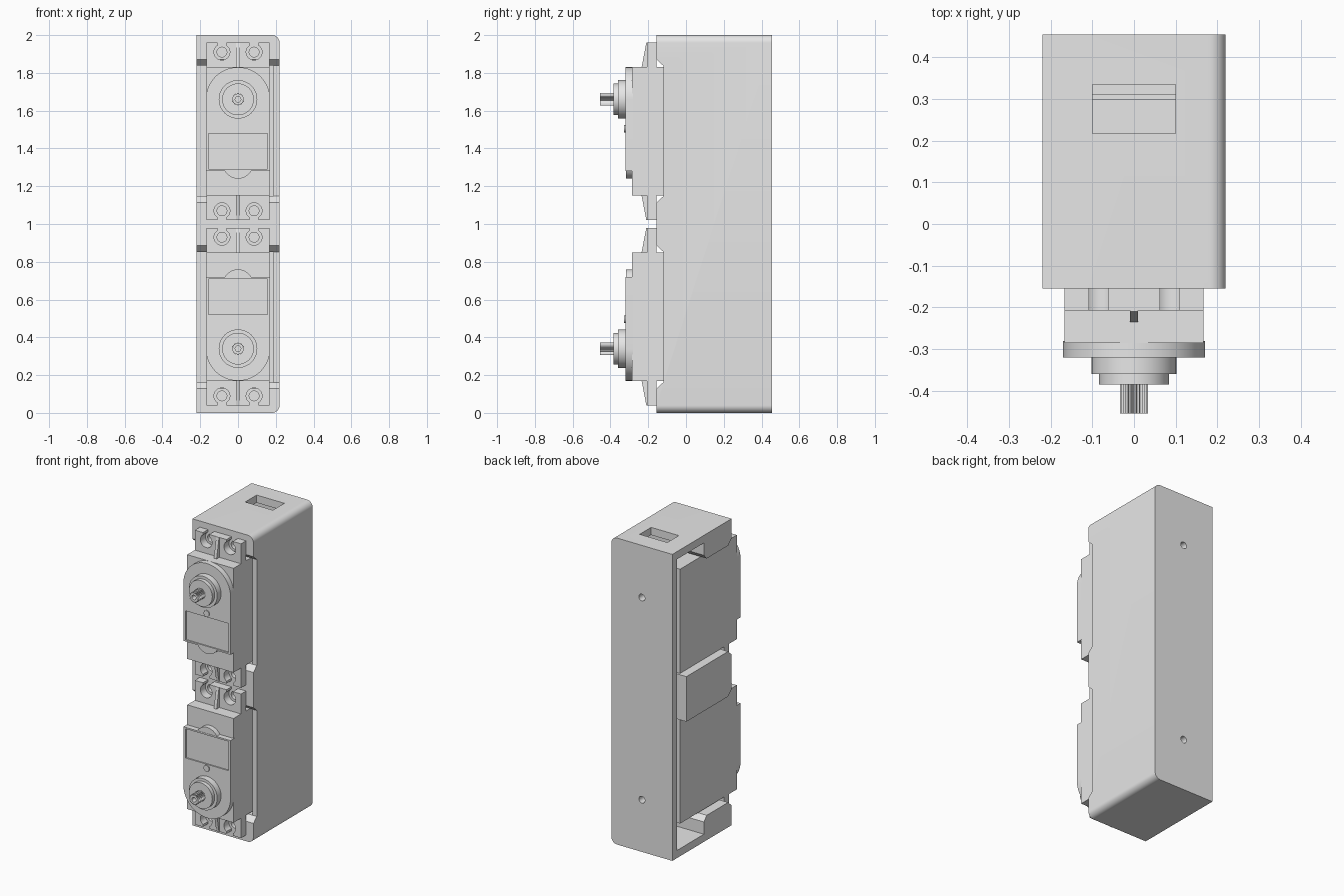
import bpy, bmesh, math

cube = bpy.data.objects.get("Cube")
if cube:
    bpy.data.objects.remove(cube, do_unlink=True)

grey = bpy.data.materials.new("light grey")
grey.use_nodes = True
COLOUR = (0.8, 0.8, 0.8, 1)
grey.diffuse_color = COLOUR
grey.node_tree.nodes["Principled BSDF"].inputs["Base Color"].default_value = COLOUR


def prism(name, points, axis, lo, hi):
    """Extrude an outline of (y, z) along x, or of (x, z) along y."""
    bm = bmesh.new()
    place = (lambda a, b, t: (t, a, b)) if axis == "x" else (lambda a, b, t: (a, t, b))
    low = [bm.verts.new(place(a, b, lo)) for a, b in points]
    high = [bm.verts.new(place(a, b, hi)) for a, b in points]
    bm.faces.new(low)
    bm.faces.new(high[::-1])
    n = len(points)
    for i in range(n):
        j = (i + 1) % n
        bm.faces.new((low[i], high[i], high[j], low[j]))
    bmesh.ops.recalc_face_normals(bm, faces=bm.faces)
    mesh = bpy.data.meshes.new(name)
    bm.to_mesh(mesh)
    bm.free()
    mesh.materials.append(grey)
    obj = bpy.data.objects.new(name, mesh)
    bpy.context.collection.objects.link(obj)
    return obj


def box(name, x, y, z):
    return prism(name, [(x[0], z[0]), (x[1], z[0]), (x[1], z[1]), (x[0], z[1])], "y", *y)


def arc(cx, cz, r, start, end, steps):
    angles = [math.radians(start + (end - start) * i / steps) for i in range(steps + 1)]
    return [(cx + r * math.cos(a), cz + r * math.sin(a)) for a in angles]


def disc(name, x, z, r, y0, y1, sides=40):
    return prism(name, arc(x, z, r, 0, 360, sides)[:-1], "y", y0, y1)


def cut(obj, cutters):
    for cutter in cutters:
        cutter.hide_render = True
        mod = obj.modifiers.new("cut", "BOOLEAN")
        mod.operation = "DIFFERENCE"
        mod.solver = "EXACT"
        mod.object = cutter
    graph = bpy.context.evaluated_depsgraph_get()
    mesh = bpy.data.meshes.new_from_object(obj.evaluated_get(graph))
    obj.modifiers.clear()
    obj.data = mesh
    for cutter in cutters:
        bpy.data.objects.remove(cutter, do_unlink=True)
    return obj


def mirrored(obj, name):
    """Copy an upside-down twin about the middle height."""
    mesh = obj.data.copy()
    for v in mesh.vertices:
        v.co.z = 2 - v.co.z
    mesh.flip_normals()
    twin = bpy.data.objects.new(name, mesh)
    bpy.context.collection.objects.link(twin)
    return twin


FRONT, BACK, SIDE, NOTCH = -0.155, 0.455, 0.22, -0.12
HOLE_X = 0.085

# Housing: open at the front and on one side, rounded along the closed side
r = 0.04
outline = [(-SIDE, 0)] + arc(SIDE - r, r, r, -90, 0, 8)
outline += arc(SIDE - r, 2 - r, r, 0, 90, 8) + [(-SIDE, 2)]
housing = prism("housing", outline, "y", FRONT, BACK)
notch = [(FRONT, 1.87), (NOTCH, 1.838), (NOTCH, 1.147), (FRONT, 1.115), (-0.3, 1.115), (-0.3, 1.87)]
flipped_notch = [(y, 2 - z) for y, z in notch]
cut(housing, [
    box("cavity", (-0.4, 0.187), (-0.4, 0.405), (0.05, 1.95)),
    prism("upper_notch", notch, "x", 0.1, 0.4),
    prism("lower_notch", flipped_notch, "x", 0.1, 0.4),
    box("cable_slot", (-0.1, 0.1), (0.217, 0.335), (1.9, 2.1)),
    disc("upper_back_hole", 0, 1.66, 0.022, 0.3, 0.6, 24),
    disc("lower_back_hole", 0, 0.34, 0.022, 0.3, 0.6, 24),
])

# Mounting blocks behind the servo ears, with screw holes
end_profile = [(FRONT, 1.95), (FRONT, 1.87), (NOTCH, 1.838), (0.1, 1.838), (0.13, 1.87), (0.13, 1.95)]
top_block = prism("top_mount", end_profile, "x", -SIDE, 0.187)
cut(top_block, [disc("hole", s * HOLE_X, 1.91, 0.026, -0.3, 0, 24) for s in (-1, 1)])
mirrored(top_block, "bottom_mount")
bridge_profile = [(FRONT, 0.885), (NOTCH, 0.853), (0.31, 0.853), (0.31, 1.147), (NOTCH, 1.147), (FRONT, 1.115)]
bridge = prism("middle_mount", bridge_profile, "x", -SIDE, 0.187)
cut(bridge, [disc("hole", s * HOLE_X, z, 0.026, -0.3, 0, 24) for s in (-1, 1) for z in (0.93, 1.07)])

# Upper servo
W, TOP, BOTTOM, AXIS = 0.167, 1.83, 1.15, 1.66
MID = (TOP + BOTTOM) / 2
servo = [box("servo_body", (-W, W), (-0.285, 0.30), (BOTTOM, TOP))]

# Front cover with rounded end and a shallow label recess
cover = [(-0.17, 1.28), (0.17, 1.28)] + arc(0, AXIS, 0.17, 0, 180, 40)
plate = prism("servo_cover", cover, "y", -0.32, -0.28)
servo.append(cut(plate, [box("label", (-0.155, 0.155), (-0.4, -0.312), (1.29, 1.48))]))
servo.append(prism("servo_cover_lobe", arc(0, 1.32, 0.08, 210, 330, 20), "y", -0.318, -0.28))
servo.append(disc("servo_pip", 0, 1.505, 0.02, -0.327, -0.31, 20))

# Output boss and toothed shaft
servo.append(disc("servo_boss", 0, AXIS, 0.102, -0.36, -0.31))
servo.append(disc("servo_bearing", 0, AXIS, 0.084, -0.385, -0.35))
TEETH = 24
teeth = []
for i in range(TEETH * 2):
    a, rad = math.pi * i / TEETH, 0.034 if i % 2 else 0.028
    teeth.append((rad * math.cos(a), AXIS + rad * math.sin(a)))
shaft = prism("servo_shaft", teeth, "y", -0.455, -0.38)
servo.append(cut(shaft, [disc("bore", 0, AXIS, 0.015, -0.5, -0.41, 16)]))

# Mounting ears with keyhole slots and a stiffening rib
for label, side in (("top", 1), ("bottom", -1)):
    def h(z):
        return MID + side * (z - MID)
    ear = box("servo_ear_" + label, (-W, W), (-0.207, FRONT), sorted((h(TOP), h(1.96))))
    cutters = []
    for s in (-1, 1):
        x = s * HOLE_X
        cutters.append(disc("eye", x, h(1.91), 0.042, -0.4, 0, 28))
        cutters.append(box("slot", (x - 0.023, x + 0.023), (-0.4, 0), sorted((h(1.91), h(2.0)))))
    servo.append(cut(ear, cutters))
    rib = [(-0.2, h(TOP)), (-0.235, h(TOP)), (-0.21, h(1.96)), (-0.2, h(1.96))]
    servo.append(prism("servo_rib_" + label, rib, "x", -0.01, 0.01))

# Lower servo is the upper one turned upside down
for part in servo:
    mirrored(part, "lower_" + part.name)
    part.name = "upper_" + part.name

for obj in bpy.context.collection.objects:
    if obj.type == "MESH" and grey.name in obj.data.materials:
        obj.data.shade_smooth()
        obj.data.set_sharp_from_angle(angle=math.radians(30))
